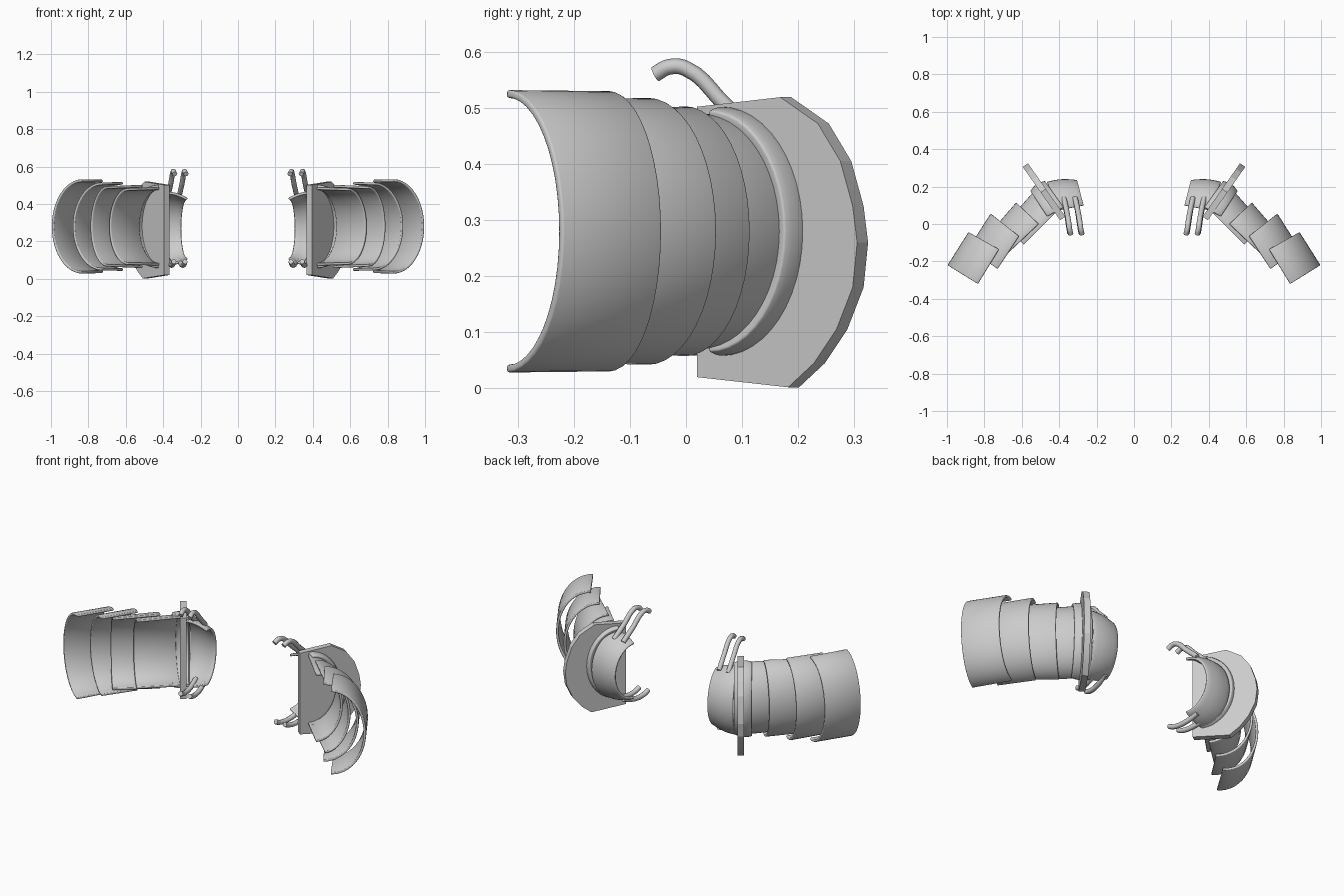
import bpy, math
from mathutils import Vector

if "Cube" in bpy.data.objects:
    bpy.data.objects.remove(bpy.data.objects["Cube"])


def finish(ob, angle=35):
    # mirrored copy for the other arm, smooth shading with sharp edges
    m = ob.modifiers.new("mirror", 'MIRROR')
    m.use_axis[0] = True
    m.use_mirror_merge = False
    bpy.ops.object.select_all(action='DESELECT')
    bpy.context.view_layer.objects.active = ob
    ob.select_set(True)
    bpy.ops.object.shade_smooth_by_angle(angle=math.radians(angle))


def add_mesh(name, verts, faces):
    me = bpy.data.meshes.new(name)
    me.from_pydata(verts, [], faces)
    me.update()
    ob = bpy.data.objects.new(name, me)
    bpy.context.collection.objects.link(ob)
    return ob


def half_tube(name, lip0, back0, lip1, back1, h0, h1, zc=0.28, bulge=0.0, rows=1, thick=0.014, n=24):
    # curved plate: half ellipse between two lips, swept from end 0 to end 1
    verts, faces = [], []
    for r in range(rows + 1):
        t = r / rows
        lip = Vector(lip0).lerp(Vector(lip1), t)
        back = Vector(back0).lerp(Vector(back1), t)
        b = bulge * math.sin(math.pi * t)
        h = h0 + (h1 - h0) * t + b
        d = back - lip
        d *= 1 + b / d.length
        for i in range(n + 1):
            a = -math.pi / 2 + math.pi * i / n
            p = lip + d * math.cos(a)
            verts.append((p.x, p.y, zc + h * math.sin(a)))
    for r in range(rows):
        for i in range(n):
            k = r * (n + 1) + i
            faces.append((k, k + n + 1, k + n + 2, k + 1))
    ob = add_mesh(name, verts, faces)
    s = ob.modifiers.new("thickness", 'SOLIDIFY')
    s.thickness = thick
    # pick the offset side so the given outline stays the outer surface
    f = ob.data.polygons[n // 2]
    out = Vector(back0) - Vector(lip0)
    s.offset = -1 if f.normal.xy.dot(out) > 0 else 1
    bv = ob.modifiers.new("rim", 'BEVEL')
    bv.width = 0.004
    bv.segments = 2
    bv.limit_method = 'ANGLE'
    bv.angle_limit = math.radians(50)
    finish(ob, 40)


# overlapping arm plates, outermost first
half_tube("outer_plate", (.835, -.32), (.997, -.22), (.722, -.135), (.885, -.043), .252, .25)
half_tube("second_plate", (.73, -.24), (.885, -.13), (.615, -.065), (.767, .055), .235, .238)
half_tube("third_plate", (.70, -.18), (.79, -.07), (.51, .0), (.63, .115), .215, .223)
half_tube("inner_sleeve", (.59, -.11), (.69, .0), (.42, .06), (.535, .175), .205, .21)
# rounded ring that straddles the elbow disc
half_tube("elbow_ring", (.465, .04), (.555, .175), (.375, .09), (.475, .23), .215, .205,
          bulge=.012, rows=6, thick=.025)
# tapered collar on the body side
half_tube("collar", (.40, .075), (.465, .225), (.268, .10), (.303, .235), .20, .165,
          zc=.268, bulge=.01, rows=6)

# flat elbow disc, cut straight on its inner side
outline = [(.02, .502), (.168, .519), (.235, .472), (.275, .405), (.297, .325),
           (.305, .26), (.297, .18), (.268, .105), (.228, .045), (.182, .002), (.02, .02)]
direction = Vector((.575, .82)).normalized()
normal = Vector((-direction.y, direction.x))
start = Vector((.395, .02))
verts = []
for off in (0, .034):
    for y, z in outline:
        p = start + direction * ((y - .02) / direction.y) + normal * off
        verts.append((p.x, p.y, z))
n = len(outline)
faces = [tuple(range(n)), tuple(range(2 * n - 1, n - 1, -1))]
faces += [(i, i + n, (i + 1) % n + n, (i + 1) % n) for i in range(n)]
finish(add_mesh("elbow_disc", verts, faces), 15)


def hook(name, pts, radius=.014):
    # bent rod following a short path, converted to mesh
    cu = bpy.data.curves.new(name, 'CURVE')
    cu.dimensions = '3D'
    cu.bevel_depth = radius
    cu.bevel_resolution = 2
    cu.use_fill_caps = True
    cu.resolution_u = 5
    sp = cu.splines.new('BEZIER')
    sp.bezier_points.add(len(pts) - 1)
    for b, p in zip(sp.bezier_points, pts):
        b.co = p
        b.handle_left_type = b.handle_right_type = 'AUTO'
    tmp = bpy.data.objects.new(name + "_path", cu)
    bpy.context.collection.objects.link(tmp)
    bpy.context.view_layer.update()
    me = bpy.data.meshes.new_from_object(tmp.evaluated_get(bpy.context.evaluated_depsgraph_get()))
    bpy.data.objects.remove(tmp)
    ob = bpy.data.objects.new(name, me)
    bpy.context.collection.objects.link(ob)
    finish(ob, 50)


# pairs of strap hooks above and below the collar
for name, dx, dz in (("near", 0, 0), ("far", .06, .0)):
    hook("upper_hook_" + name, [(.315 + dx, .14, .44), (.30 + dx, .07, .505), (.288 + dx, .0, .57),
                                (.284 + dx, -.03, .573), (.278 + dx, -.055, .56)])
    hook("lower_hook_" + name, [(.315 + dx, .14, .10), (.30 + dx, .06, .075),
                                (.288 + dx, -.02, .078), (.283 + dx, -.05, .092)])
